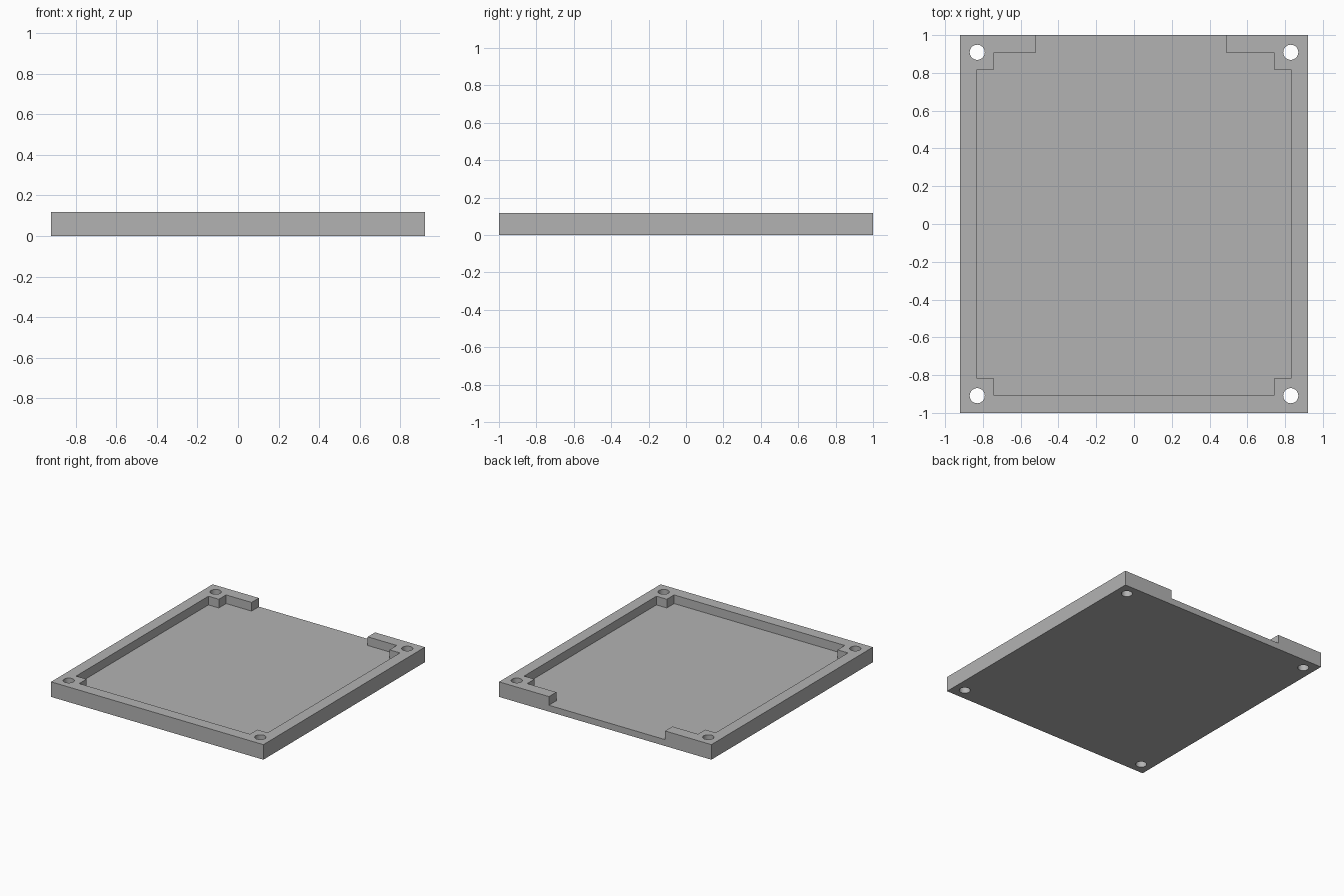
import bpy
import bmesh

if "Cube" in bpy.data.objects:
    bpy.data.objects.remove(bpy.data.objects["Cube"], do_unlink=True)

HALF_X, HALF_Y, HEIGHT, FLOOR = 0.92, 1.0, 0.118, 0.05
IN_X, IN_Y = 0.83, 0.909          # inner wall faces, also the hole centres
POST_X, POST_Y = 0.74, 0.819      # inner edges of the corner posts
GAP_LEFT, GAP_RIGHT = 0.488, -0.519

grey = bpy.data.materials.new("plain grey")
grey.use_nodes = True
grey.diffuse_color = (0.45, 0.45, 0.45, 1)
grey.node_tree.nodes["Principled BSDF"].inputs["Base Color"].default_value = (0.45, 0.45, 0.45, 1)


def prism(name, outline, bottom, top):
    """Extrude a closed xy outline between two heights."""
    bm = bmesh.new()
    face = bm.faces.new([bm.verts.new((x, y, bottom)) for x, y in outline])
    moved = bmesh.ops.extrude_face_region(bm, geom=[face])["geom"]
    for v in moved:
        if isinstance(v, bmesh.types.BMVert):
            v.co.z = top
    bmesh.ops.recalc_face_normals(bm, faces=bm.faces)
    mesh = bpy.data.meshes.new(name)
    bm.to_mesh(mesh)
    bm.free()
    mesh.materials.append(grey)
    obj = bpy.data.objects.new(name, mesh)
    bpy.context.collection.objects.link(obj)
    return obj


# Solid tray block
tray = prism("tray", [(-HALF_X, -HALF_Y), (HALF_X, -HALF_Y),
                      (HALF_X, HALF_Y), (-HALF_X, HALF_Y)], 0, HEIGHT)

# Recess with four corner posts and an opening through the back wall
recess = prism("recess_cutter", [
    (-POST_X, -IN_Y), (POST_X, -IN_Y), (POST_X, -POST_Y), (IN_X, -POST_Y),
    (IN_X, POST_Y), (POST_X, POST_Y), (POST_X, IN_Y), (GAP_LEFT, IN_Y),
    (GAP_LEFT, HALF_Y + 0.2), (GAP_RIGHT, HALF_Y + 0.2), (GAP_RIGHT, IN_Y),
    (-POST_X, IN_Y), (-POST_X, POST_Y), (-IN_X, POST_Y),
    (-IN_X, -POST_Y), (-POST_X, -POST_Y)], FLOOR, HEIGHT + 0.2)
cutters = [recess]

# Screw holes through the corners
for sx in (-1, 1):
    for sy in (-1, 1):
        bpy.ops.mesh.primitive_cylinder_add(vertices=32, radius=0.04, depth=1,
                                            location=(sx * IN_X, sy * IN_Y, 0))
        hole = bpy.context.object
        hole.name = "screw_hole_cutter"
        hole.data.materials.append(grey)
        cutters.append(hole)

for cutter in cutters:
    mod = tray.modifiers.new(cutter.name, "BOOLEAN")
    mod.operation = "DIFFERENCE"
    mod.solver = "EXACT"
    mod.object = cutter

# Bake the cuts, then drop the cutters
bpy.context.view_layer.update()
bpy.ops.object.select_all(action="DESELECT")
tray.select_set(True)
bpy.context.view_layer.objects.active = tray
for mod in list(tray.modifiers):
    bpy.ops.object.modifier_apply(modifier=mod.name)
for cutter in cutters:
    bpy.data.objects.remove(cutter, do_unlink=True)
bpy.ops.object.shade_smooth_by_angle(angle=0.5)
